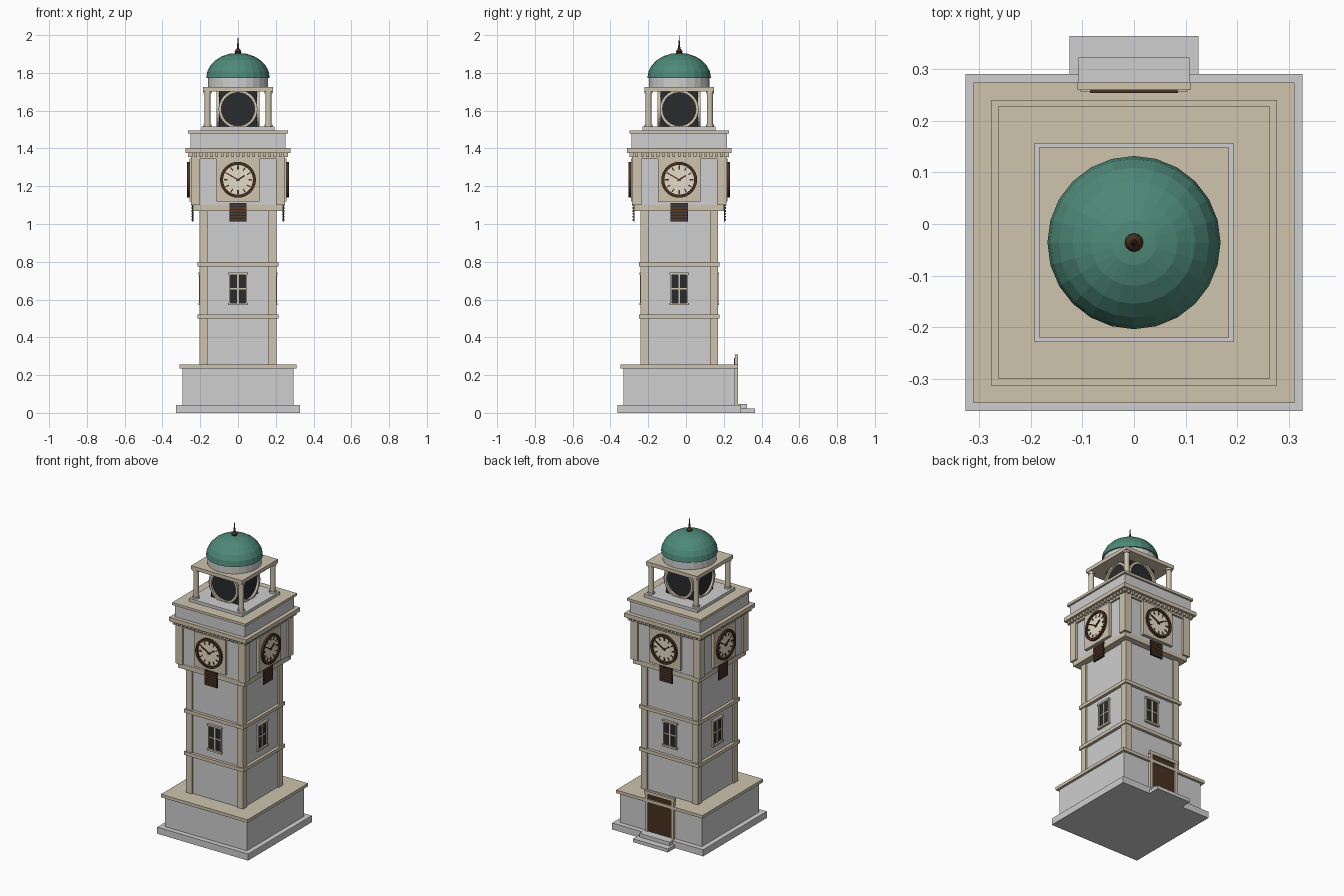
import bpy, bmesh, math
from mathutils import Matrix, Vector

if "Cube" in bpy.data.objects:
    bpy.data.objects.remove(bpy.data.objects["Cube"])

CY = -0.036  # tower axis sits slightly forward because of the back steps


def material(name, rgb):
    m = bpy.data.materials.new(name)
    m.diffuse_color = (*rgb, 1)
    m.use_nodes = True
    m.node_tree.nodes["Principled BSDF"].inputs["Base Color"].default_value = m.diffuse_color
    return m


STONE = material("grey stone", (0.62, 0.62, 0.62))
CREAM = material("cream trim", (0.62, 0.55, 0.42))
FACE = material("pale dial", (0.78, 0.72, 0.58))
BROWN = material("dark brown", (0.065, 0.03, 0.015))
SLAT = material("louvre brown", (0.11, 0.045, 0.022))
DARK = material("dark glass", (0.022, 0.024, 0.026))
GREEN = material("green copper", (0.075, 0.25, 0.185))


def box(bm, x0, x1, y0, y1, z0, z1, rot=None):
    m = Matrix.Translation(((x0 + x1) / 2, (y0 + y1) / 2, (z0 + z1) / 2)) @ \
        Matrix.Diagonal((abs(x1 - x0), abs(y1 - y0), abs(z1 - z0), 1))
    bmesh.ops.create_cube(bm, size=1, matrix=(rot @ m) if rot else m)


def lathe(bm, profile, n, mat=Matrix(), closed=False):
    """Spin (radius, height) points about z."""
    rings = []
    for r, h in profile:
        if r < 1e-6:
            rings.append([bm.verts.new(mat @ Vector((0, 0, h)))] * n)
        else:
            rings.append([bm.verts.new(mat @ Vector((r * math.cos(2 * math.pi * i / n),
                          r * math.sin(2 * math.pi * i / n), h))) for i in range(n)])
    pairs = list(zip(rings, rings[1:]))
    if closed:
        pairs.append((rings[-1], rings[0]))
    for a, b in pairs:
        for i in range(n):
            j = (i + 1) % n
            vs = list(dict.fromkeys([a[i], a[j], b[j], b[i]]))
            if len(vs) > 2:
                bm.faces.new(vs)


def finish(name, bm, mat, four=False):
    """Turn a bmesh into an object; four=True repeats it on all tower sides."""
    if four:
        src = bm.verts[:] + bm.edges[:] + bm.faces[:]
        for k in (1, 2, 3):
            d = bmesh.ops.duplicate(bm, geom=src)
            vs = [v for v in d["geom"] if isinstance(v, bmesh.types.BMVert)]
            bmesh.ops.rotate(bm, verts=vs, matrix=Matrix.Rotation(k * math.pi / 2, 3, 'Z'))
    bmesh.ops.recalc_face_normals(bm, faces=bm.faces)
    me = bpy.data.meshes.new(name)
    bm.to_mesh(me)
    bm.free()
    me.materials.append(mat)
    ob = bpy.data.objects.new(name, me)
    ob.location.y = CY
    bpy.context.collection.objects.link(ob)
    return ob


def boxes(name, mat, items, four=False):
    bm = bmesh.new()
    for it in items:
        box(bm, *it)
    return finish(name, bm, mat, four)


def slab(name, mat, h, z0, z1):
    return boxes(name, mat, [(-h, h, -h, h, z0, z1)])


def turned(name, mat, profile, n, m=Matrix(), four=False, closed=False):
    bm = bmesh.new()
    lathe(bm, profile, n, m, closed)
    return finish(name, bm, mat, four)


# stacked square courses
for name, mat, h, z0, z1 in [
    ("plinth", STONE, 0.327, 0, 0.043),
    ("base", STONE, 0.295, 0.043, 0.235),
    ("base_cap", CREAM, 0.311, 0.235, 0.255),
    ("shaft", STONE, 0.195, 0.255, 1.075),
    ("lower_band", CREAM, 0.214, 0.5, 0.522),
    ("middle_band", CREAM, 0.214, 0.776, 0.798),
    ("clock_storey_sill", CREAM, 0.238, 1.07, 1.1),
    ("clock_storey", STONE, 0.236, 1.1, 1.35),
    ("frieze", CREAM, 0.25, 1.345, 1.376),
    ("cornice", CREAM, 0.277, 1.376, 1.402),
    ("attic", STONE, 0.252, 1.402, 1.48),
    ("attic_cap", CREAM, 0.264, 1.48, 1.496),
    ("belfry_step", STONE, 0.193, 1.496, 1.515),
    ("belfry_core", DARK, 0.1, 1.515, 1.702),
    ("belfry_canopy", CREAM, 0.184, 1.702, 1.726),
]:
    slab(name, mat, h, z0, z1)

# corner pilasters
boxes("shaft_pilasters", CREAM, [(-0.205, -0.162, -0.205, -0.162, 0.255, 1.07)], True)
boxes("clock_storey_pilasters", CREAM, [(-0.25, -0.2, -0.25, -0.2, 1.1, 1.345)], True)

# dentils under the cornice
boxes("dentils", CREAM, [(x - 0.007, x + 0.007, -0.264, -0.24, 1.356, 1.376)
                         for x in [-0.252 + i * 0.028 for i in range(19)]], True)

# shaft windows: glass, mullions, surround
boxes("window_glass", DARK, [(-0.04, 0.04, -0.199, -0.193, 0.582, 0.732)], True)
boxes("window_frames", CREAM, [
    (-0.005, 0.005, -0.203, -0.194, 0.582, 0.732),
    (-0.04, 0.04, -0.203, -0.194, 0.654, 0.661),
    (-0.047, -0.039, -0.207, -0.19, 0.582, 0.732),
    (0.039, 0.047, -0.207, -0.19, 0.582, 0.732),
    (-0.052, 0.052, -0.21, -0.19, 0.73, 0.742),
    (-0.052, 0.052, -0.21, -0.19, 0.571, 0.583)], True)

# louvred plates below the clocks
boxes("louvre_plate", DARK, [(-0.046, 0.046, -0.243, -0.236, 1.012, 1.112)], True)
boxes("louvre_slats", SLAT, [(-0.043, 0.043, -0.247, -0.24, z, z + 0.009)
                             for z in [1.018 + i * 0.0155 for i in range(6)]], True)

# clocks
boxes("clock_panels", CREAM, [(-0.113, 0.113, -0.256, -0.23, 1.12, 1.346)], True)
CZ = 1.234
out = Matrix.Translation((0, 0, CZ)) @ Matrix.Rotation(math.pi / 2, 4, 'X')
turned("clock_dials", FACE, [(0, 0.25), (0.086, 0.25), (0.086, 0.26), (0, 0.26)], 32, out, True)
turned("clock_rims", BROWN, [(0.079, 0.25), (0.095, 0.25), (0.095, 0.269), (0.079, 0.269)],
       32, out, True, True)
bm = bmesh.new()
for i in range(12):
    rot = Matrix.Translation((0, 0, CZ)) @ Matrix.Rotation(i * math.pi / 6, 4, 'Y')
    w = 0.0045 if i % 3 == 0 else 0.003
    box(bm, -w, w, -0.263, -0.258, 0.055, 0.075, rot)
for angle, length, w in [(-60, 0.062, 0.003), (57, 0.042, 0.004)]:
    rot = Matrix.Translation((0, 0, CZ)) @ Matrix.Rotation(math.radians(angle), 4, 'Y')
    box(bm, -w, w, -0.266, -0.258, -0.01, length, rot)
finish("clock_marks_and_hands", bm, BROWN, True)

# belfry columns and round openings
turned("belfry_columns", CREAM,
       [(0, 1.515), (0.021, 1.515), (0.021, 1.527), (0.016, 1.527), (0.016, 1.69),
        (0.021, 1.69), (0.021, 1.702), (0, 1.702)], 12,
       Matrix.Translation((-0.145 - 0.017, -0.162, 0)), True)
turned("belfry_rings", CREAM, [(0.088, 0.095), (0.103, 0.095), (0.103, 0.114), (0.088, 0.114)], 28,
       Matrix.Translation((0, 0, 1.608)) @ Matrix.Rotation(math.pi / 2, 4, 'X'), True, True)

# drum, dome, finial
turned("drum", STONE, [(0, 1.726), (0.16, 1.726), (0.16, 1.775), (0, 1.775)], 24)
dome = [(0, 1.774)] + [(0.168 * math.cos(math.pi * i / 12), 1.774 + 0.132 * math.sin(math.pi * i / 12))
                       for i in range(6)] + [(0, 1.906)]
turned("dome", GREEN, dome, 24)
turned("finial", BROWN, [(0, 1.9), (0.013, 1.901), (0.018, 1.912), (0.013, 1.922),
                         (0.006, 1.93), (0.005, 1.945), (0, 2.0)], 12)

# back entrance (y measured from the tower axis)
boxes("door_leaf", BROWN, [(-0.085, 0.085, 0.29, 0.303, 0.043, 0.29)])
boxes("door_surround", CREAM, [
    (-0.104, -0.083, 0.292, 0.311, 0.043, 0.29),
    (0.083, 0.104, 0.292, 0.311, 0.043, 0.29),
    (-0.11, 0.11, 0.296, 0.312, 0.288, 0.308)])
boxes("entrance_steps", STONE, [
    (-0.125, 0.125, 0.3, 0.401, 0, 0.022),
    (-0.108, 0.108, 0.306, 0.359, 0.022, 0.046)])
